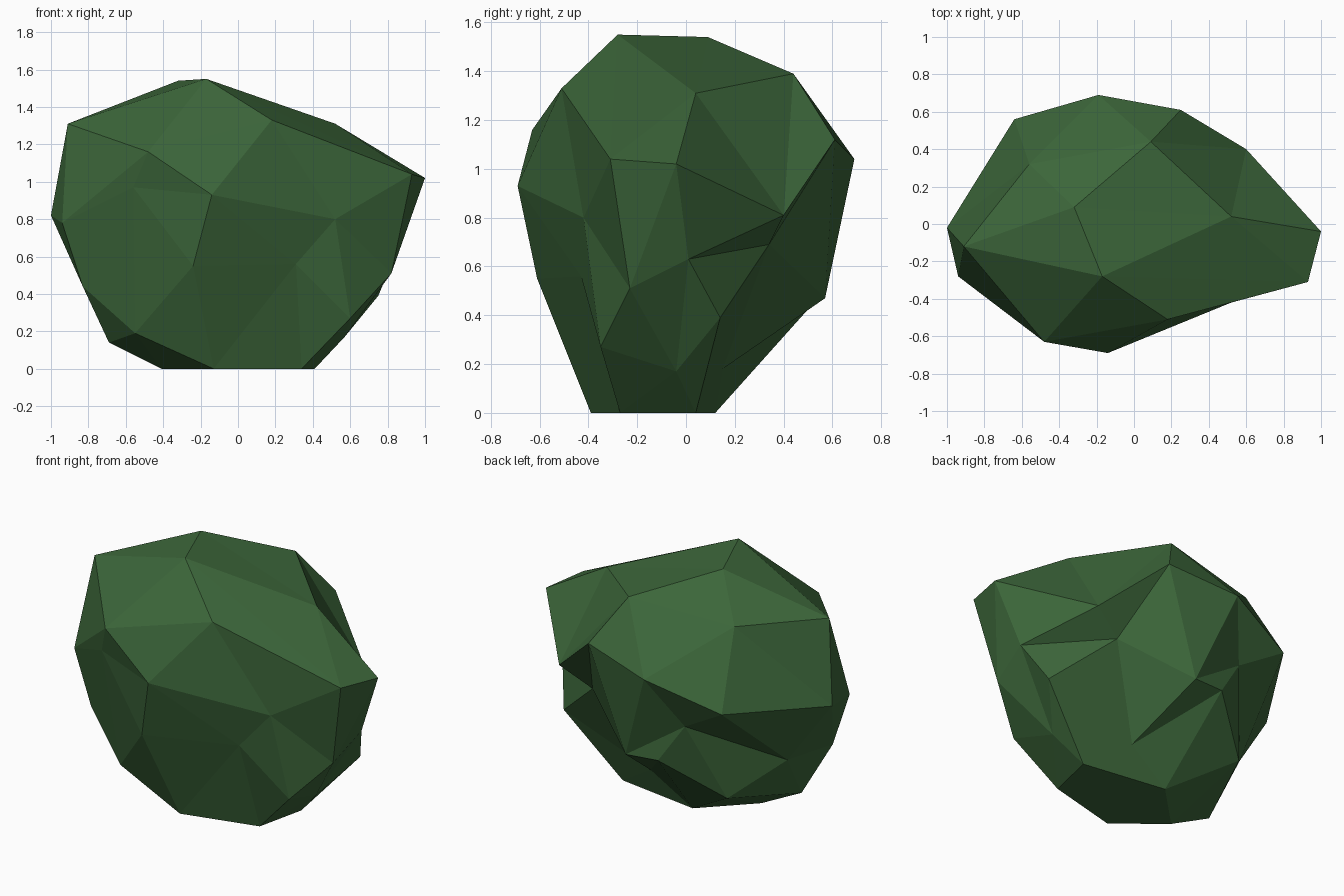
import bpy
import bmesh

# Remove only the default cube
default = bpy.data.objects.get("Cube")
if default:
    bpy.data.objects.remove(default, do_unlink=True)

# Single leaf colour
LEAF = (0.045, 0.133, 0.042, 1.0)
leaf_green = bpy.data.materials.new("leaf_green")
leaf_green.use_nodes = True
leaf_green.diffuse_color = LEAF
shader = next(n for n in leaf_green.node_tree.nodes if n.type == "BSDF_PRINCIPLED")
shader.inputs["Base Color"].default_value = LEAF

# Rings of the faceted foliage, counter-clockwise from the front, bottom to top
base_point = (-.05, -.14, 0)
base_ring = [(-.13, -.39, 0), (.34, -.27, 0), (.41, .04, 0),
             (-.13, .12, 0), (-.41, -.16, 0)]
lower_ring = [(-.24, -.61, .55), (.31, -.43, .56), (.6, -.35, .27),
              (.57, -.04, .17), (.75, .14, .39), (.14, .15, .18),
              (-.19, .55, .48), (-.51, .32, .24), (-.69, -.16, .14),
              (-.55, -.38, .19)]
middle_ring = [(-.56, -.55, .97), (-.14, -.69, .93), (.52, -.42, .8),
               (.82, -.23, .51), (.85, .01, .63), (.41, .34, .69),
               (.02, .57, .47), (-.35, .51, .72), (-.74, .05, .44),
               (-.83, -.27, .44)]
upper_ring = [(-.48, -.63, 1.16), (.18, -.51, 1.33), (.93, -.31, 1.04),
              (1, -.04, 1.02), (.6, .4, .81), (.25, .61, 1.12),
              (-.19, .69, 1.04), (-.64, .56, .89), (-1, -.02, .82),
              (-.94, -.28, .78)]
crown_ring = [(-.17, -.28, 1.55), (.52, .04, 1.31), (.09, .44, 1.39),
              (-.56, .32, 1.33), (-.91, -.12, 1.31)]
crown_point = (-.32, .09, 1.54)

bm = bmesh.new()


def add_ring(points):
    return [bm.verts.new(point) for point in points]


def fan(tip, ring):
    """Close a ring with triangles that meet at one vertex."""
    for vert, following in zip(ring, ring[1:] + ring[:1]):
        bm.faces.new((tip, vert, following))


def zigzag(ring, other):
    """Join two equal rings, the first staggered half a step behind."""
    count = len(ring)
    for i in range(count):
        j = (i + 1) % count
        bm.faces.new((ring[i], ring[j], other[i]))
        bm.faces.new((ring[j], other[j], other[i]))


def flare(small, large):
    """Join a ring to one with twice as many vertices; small[k] faces large[2k]."""
    count = len(small)
    for k in range(count):
        before, facing, after = (large[(2 * k + step) % len(large)] for step in (-1, 0, 1))
        bm.faces.new((small[k], before, facing))
        bm.faces.new((small[k], facing, after))
        bm.faces.new((small[k], after, small[(k + 1) % count]))


base, lower, middle, upper, crown = map(
    add_ring, (base_ring, lower_ring, middle_ring, upper_ring, crown_ring))

# Flat underside and tapering base
fan(bm.verts.new(base_point), base)
flare(base, lower)
# Body, with its dents at the side and back
zigzag(middle, lower)
zigzag(middle, upper)
# Crown, turned one step so each crown vertex faces its rib
flare(crown, upper[1:] + upper[:1])
fan(bm.verts.new(crown_point), crown)
bmesh.ops.recalc_face_normals(bm, faces=bm.faces[:])

# Flat-shaded foliage object
mesh = bpy.data.meshes.new("bush_foliage")
bm.to_mesh(mesh)
bm.free()
mesh.materials.append(leaf_green)
bush = bpy.data.objects.new("bush_foliage", mesh)
bpy.context.collection.objects.link(bush)
